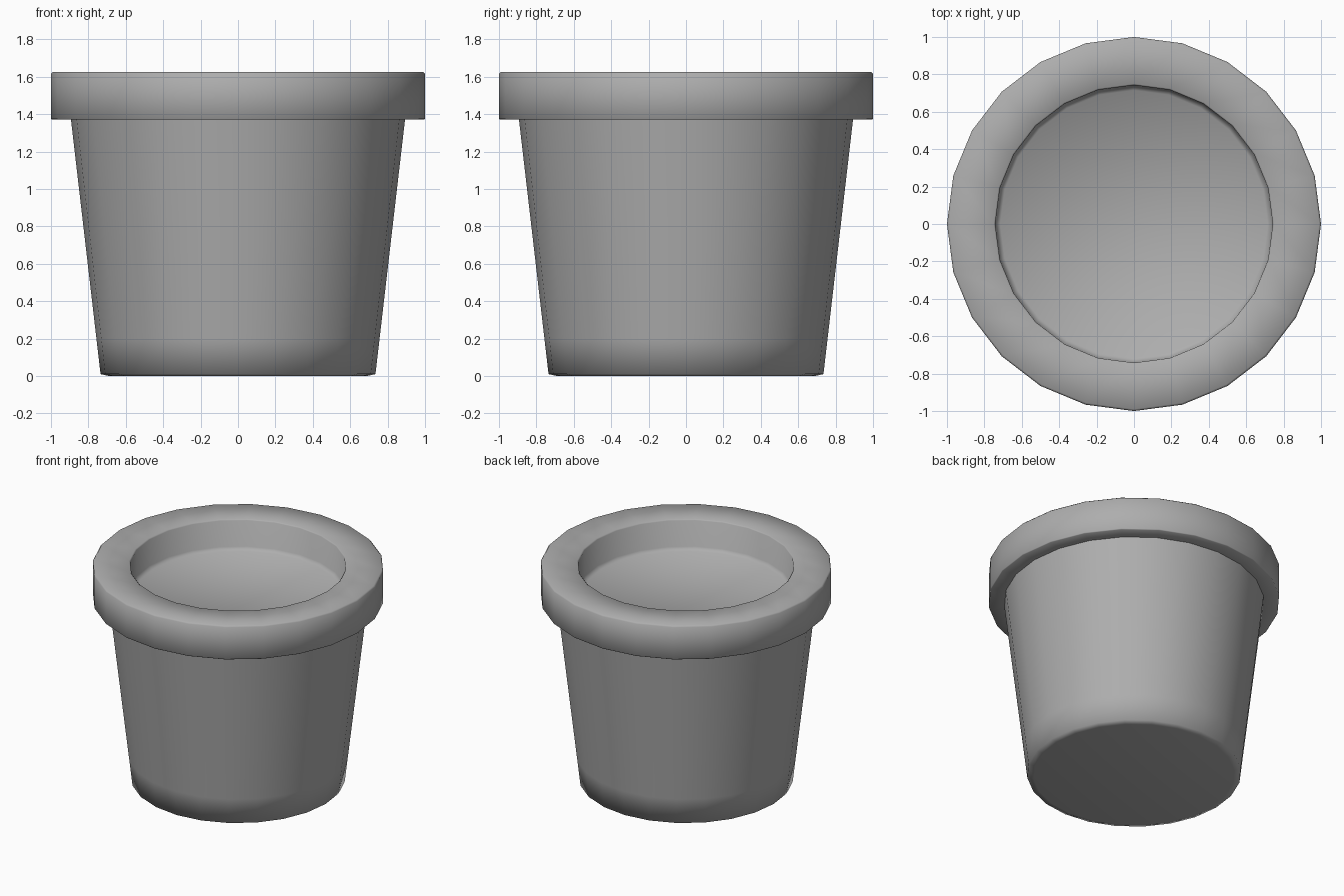
import bpy
import bmesh
import math

SIDES = 24

default_cube = bpy.data.objects.get("Cube")
if default_cube:
    bpy.data.objects.remove(default_cube, do_unlink=True)

grey = bpy.data.materials.new("plain_grey")
grey.use_nodes = True
colour = (0.42, 0.42, 0.42, 1.0)
grey.diffuse_color = colour
grey.node_tree.nodes["Principled BSDF"].inputs["Base Color"].default_value = colour


def lathe(name, profile, cap_start=False, cap_end=False):
    """Turn a (radius, height) profile round the z axis."""
    bm = bmesh.new()
    rings = []
    for radius, height in profile:
        ring = []
        for i in range(SIDES):
            angle = math.tau * i / SIDES
            ring.append(bm.verts.new((radius * math.cos(angle), radius * math.sin(angle), height)))
        rings.append(ring)
    for low, high in zip(rings, rings[1:]):
        for i in range(SIDES):
            j = (i + 1) % SIDES
            bm.faces.new((low[i], low[j], high[j], high[i]))
    if cap_start:
        bm.faces.new(rings[0][::-1])
    if cap_end:
        bm.faces.new(rings[-1])
    mesh = bpy.data.meshes.new(name)
    bm.to_mesh(mesh)
    bm.free()
    mesh.materials.append(grey)
    obj = bpy.data.objects.new(name, mesh)
    bpy.context.collection.objects.link(obj)
    bpy.ops.object.select_all(action='DESELECT')
    obj.select_set(True)
    bpy.context.view_layer.objects.active = obj
    bpy.ops.object.shade_smooth_by_angle(angle=math.radians(75))
    return obj


# Tapered pot with a softened foot
lathe("pot_body", [(0.69, 0.0), (0.735, 0.01), (0.757, 0.2), (0.893, 1.37)], cap_start=True)

# Thick rim, flat on top, running down inside to the recessed floor
lathe("rim_and_inner_floor", [
    (0.893, 1.37), (0.995, 1.37), (1.0, 1.375),
    (1.0, 1.615), (0.99, 1.625),
    (0.75, 1.625), (0.742, 1.617),
    (0.74, 1.42), (0.715, 1.395),
], cap_end=True)
